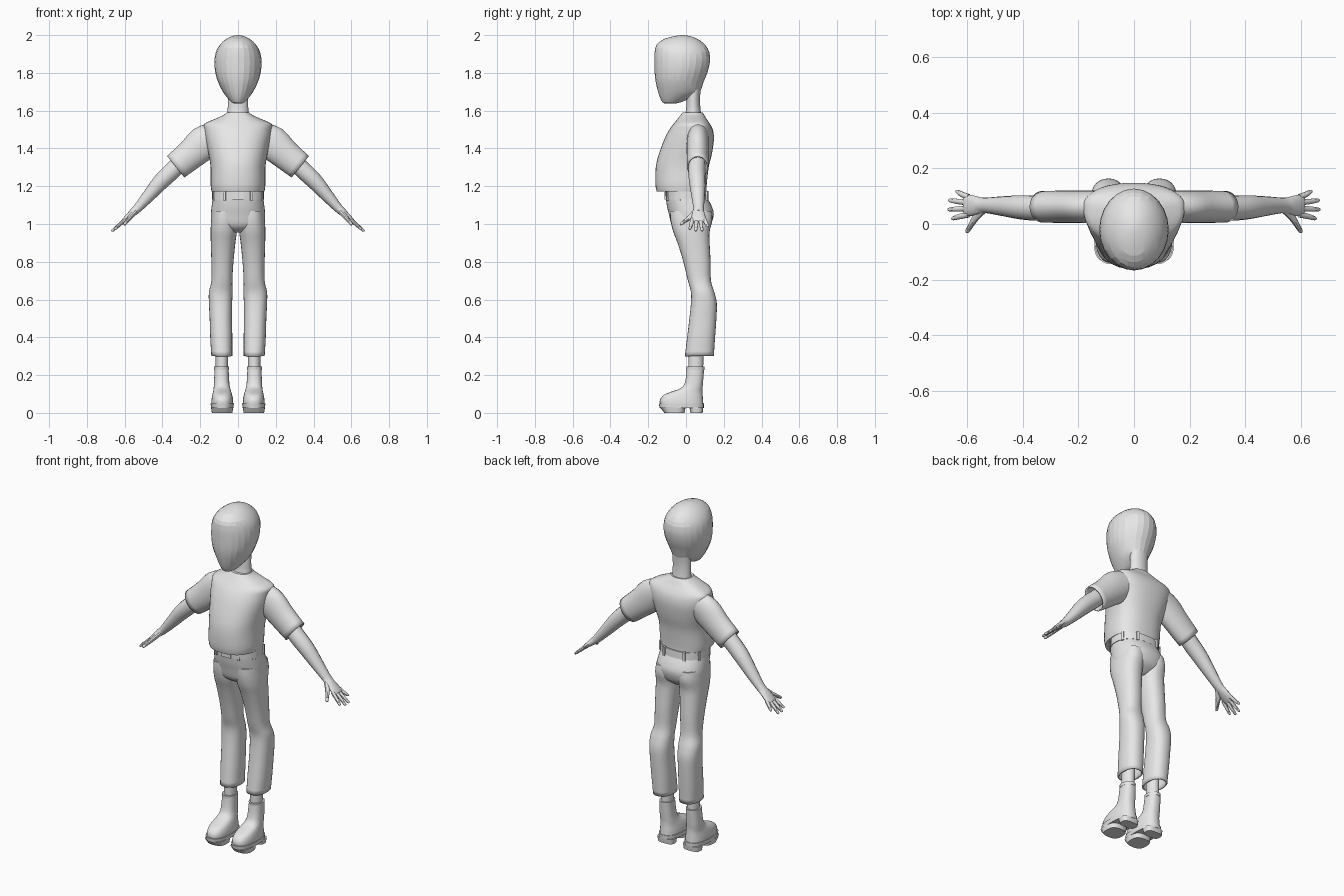
import bpy, bmesh, math
from mathutils import Vector

cube = bpy.data.objects.get("Cube")
if cube:
    bpy.data.objects.remove(cube, do_unlink=True)

grey = bpy.data.materials.new("plain grey")
grey.use_nodes = True
COLOR = (0.8, 0.8, 0.8, 1)
grey.diffuse_color = COLOR
grey.node_tree.nodes["Principled BSDF"].inputs["Base Color"].default_value = COLOR


def finish(name, bm, mirror=False, thick=0, angle=35):
    bmesh.ops.recalc_face_normals(bm, faces=bm.faces)
    mesh = bpy.data.meshes.new(name)
    bm.to_mesh(mesh)
    bm.free()
    mesh.materials.append(grey)
    ob = bpy.data.objects.new(name, mesh)
    bpy.context.collection.objects.link(ob)
    bpy.ops.object.select_all(action='DESELECT')
    ob.select_set(True)
    bpy.context.view_layer.objects.active = ob
    if angle:
        bpy.ops.object.shade_smooth_by_angle(angle=math.radians(angle))
    if mirror:
        ob.modifiers.new("mirror", 'MIRROR')
    if thick:
        m = ob.modifiers.new("cloth", 'SOLIDIFY')
        m.thickness, m.offset = thick, -1
    return ob


def resample(rows, steps):
    """Catmull-Rom interpolation between key rows."""
    rows = [Vector(r) for r in rows]
    out = []
    for i in range(len(rows) - 1):
        a, b = rows[max(i - 1, 0)], rows[i]
        c, d = rows[i + 1], rows[min(i + 2, len(rows) - 1)]
        for k in range(steps):
            t = k / steps
            out.append(0.5 * (2 * b + (c - a) * t + (2 * a - 5 * b + 4 * c - d) * t * t
                              + (3 * b - a - 3 * c + d) * t ** 3))
    return out + [rows[-1]]


def skin(bm, rings, cap_start, cap_end):
    vr = [[bm.verts.new(p) for p in ring] for ring in rings]
    n = len(vr[0])
    for a, b in zip(vr, vr[1:]):
        for j in range(n):
            bm.faces.new((a[j], a[(j + 1) % n], b[(j + 1) % n], b[j]))
    for ring, cap in ((vr[0], cap_start), (vr[-1], cap_end)):
        if cap:
            bm.faces.new(ring)


def stack(name, rows, n=28, power=2.0, steps=3, caps=(True, True), **kw):
    """Rows of (z, x_min, x_max, y_front, y_back, y_widest), bottom up or top down."""
    bm = bmesh.new()
    rings = []
    for z, x0, x1, yf, yb, ym in resample(rows, steps):
        ring = []
        for j in range(n):
            a = 2 * math.pi * j / n
            c, s = math.cos(a), math.sin(a)
            c = math.copysign(abs(c) ** (2 / power), c)
            s = math.copysign(abs(s) ** (2 / power), s)
            y = ym + s * ((yb - ym) if s > 0 else (ym - yf))
            ring.append((x0 + (x1 - x0) * (c + 1) / 2, y, z))
        rings.append(ring)
    skin(bm, rings, *caps)
    return finish(name, bm, **kw)


def sym(rows):
    return [(z, -w, w, yf, yb, ym) for z, w, yf, yb, ym in rows]


def mid(rows):
    return [r + ((r[-1] + r[-2]) / 2,) for r in rows]


def tube(name, rows, n=16, steps=3, caps=(True, True), **kw):
    """Rows of (x, y, z, half thickness, half width along y)."""
    rows = resample(rows, steps)
    pts = [Vector(r[:3]) for r in rows]
    bm = bmesh.new()
    rings = []
    for i, r in enumerate(rows):
        t = (pts[min(i + 1, len(pts) - 1)] - pts[max(i - 1, 0)]).normalized()
        up = t.cross(Vector((0, 1, 0))).normalized()
        side = up.cross(t)
        rings.append([pts[i] + up * r[3] * math.cos(a) + side * r[4] * math.sin(a)
                      for a in (2 * math.pi * j / n for j in range(n))])
    skin(bm, rings, *caps)
    return finish(name, bm, mirror=True, **kw)


# head and neck
stack("head", sym(mid([
    (1.637, .018, -.11, -.06), (1.645, .036, -.125, -.025), (1.67, .058, -.138, .03),
    (1.7, .08, -.148, .075), (1.75, .105, -.16, .092), (1.8, .12, -.166, .113),
    (1.86, .125, -.167, .127), (1.91, .117, -.166, .123), (1.95, .095, -.155, .1),
    (1.98, .062, -.115, .06), (1.995, .03, -.06, .02), (2.0, .004, -.025, -.015)])),
    n=24, steps=2, angle=12)
stack("neck", sym(mid([(1.55, .062, -.015, .088), (1.6, .055, .0, .078),
                       (1.66, .054, .004, .074), (1.73, .056, .01, .08)])))

# shirt
stack("shirt_body", sym([
    (1.172, .14, -.155, .108, .0), (1.21, .145, -.162, .11, .0), (1.3, .145, -.16, .12, .01),
    (1.37, .156, -.144, .137, .03), (1.45, .173, -.114, .148, .055), (1.5, .18, -.088, .142, .065),
    (1.53, .178, -.066, .127, .063), (1.553, .13, -.047, .111, .055),
    (1.575, .08, -.03, .098, .04), (1.59, .06, -.018, .088, .035)]),
    n=40, power=2.35)
tube("sleeves", [(.12, .065, 1.468, .075, .055), (.18, .062, 1.43, .09, .058),
                 (.25, .062, 1.368, .08, .058), (.33, .062, 1.303, .073, .057)],
     n=24, caps=(True, False), thick=.008)

# arms and hands
tube("arms", [(.27, .06, 1.355, .045, .045), (.35, .057, 1.28, .046, .045),
              (.41, .06, 1.222, .043, .043), (.47, .064, 1.153, .034, .036),
              (.53, .067, 1.085, .024, .028), (.56, .067, 1.058, .02, .028)])
tube("palms", [(.52, .067, 1.092, .022, .026), (.55, .066, 1.066, .02, .03),
               (.58, .066, 1.04, .016, .037), (.606, .067, 1.017, .011, .037),
               (.612, .067, 1.012, .006, .03)])
fingers = {"index": (.034, .655, .02, .97), "middle": (.056, .668, .052, .962),
           "ring": (.077, .666, .085, .963), "little": (.097, .64, .117, .985)}
for label, (y0, x1, y1, z1) in fingers.items():
    tube(label + "_fingers", [(.595, y0, 1.025, .01, .011), ((.6 + x1) / 2, (y0 + y1) / 2, (1.02 + z1) / 2, .009, .01),
                              (x1 - .004, y1, z1 + .004, .007, .007), (x1, y1, z1, .003, .003)], n=10, steps=2)
tube("thumbs", [(.54, .055, 1.07, .014, .016), (.568, .025, 1.038, .013, .014),
                (.587, -.005, 1.016, .01, .01), (.6, -.026, 1.0, .008, .008),
                (.602, -.031, .997, .003, .003)], n=10, steps=2)

# belt with loops and buckle
belt = [(1.13, .138, -.108, .118, .005), (1.172, .137, -.11, .115, .005)]
stack("belt", sym(belt), n=40, power=2.3, steps=1)
bm = bmesh.new()
for x, y, turn in ((.07, -.095, -.3), (.125, -.035, -1.1), (.125, .055, 1.1), (.065, .108, .3)):
    for s in (-1, 1):
        vs = bmesh.ops.create_cube(bm, size=1)["verts"]
        for v in vs:
            q = Vector((v.co.x * .014, v.co.y * .018, v.co.z * .052))
            c, k = math.cos(turn), -math.sin(turn)
            v.co = (s * (x + q.x * c - q.y * k), y + q.x * k + q.y * c, 1.15 + q.z)
finish("belt_loops", bm, angle=0)
bm = bmesh.new()
for v in bmesh.ops.create_cube(bm, size=1)["verts"]:
    v.co = (v.co.x * .06, -.108 + v.co.y * .012, 1.15 + v.co.z * .04)
finish("buckle", bm, angle=0)

# trousers
stack("trouser_hips", sym([
    (.955, .03, -.03, .08, .03), (.975, .095, -.06, .108, .03), (1.0, .138, -.078, .132, .03),
    (1.05, .143, -.09, .147, .03), (1.09, .14, -.1, .138, .02), (1.135, .134, -.107, .115, .005)]),
    n=40, power=2.3)
stack("trouser_legs", mid([
    (.3, .03, .141, -.006, .147), (.4, .03, .147, .006, .154), (.5, .032, .15, .018, .161),
    (.58, .031, .154, .026, .163), (.64, .029, .154, .026, .15), (.7, .03, .141, .01, .132),
    (.8, .024, .141, -.014, .13), (.9, .014, .144, -.045, .125), (.96, .006, .145, -.068, .125),
    (1.02, .004, .142, -.082, .14), (1.07, .01, .135, -.085, .135)]),
    n=28, power=2.3, caps=(False, True), mirror=True, thick=.008)

# ankles and boots
stack("ankles", mid([(.2, .054, .118, .012, .09), (.36, .05, .118, .014, .094)]),
      n=20, steps=1, mirror=True)
stack("boot_cuffs", mid([(.228, .048, .126, .003, .098), (.245, .047, .127, .002, .099)]),
      n=24, steps=1, mirror=True)
stack("boots", mid([
    (.045, .025, .141, -.138, .092), (.07, .026, .14, -.138, .09), (.095, .031, .136, -.118, .088),
    (.112, .036, .132, -.078, .087), (.13, .041, .129, -.03, .087), (.16, .046, .127, -.006, .09),
    (.235, .05, .124, .005, .096)]),
    n=28, power=2.4, mirror=True)
stack("boot_soles", mid([(.026, .024, .143, -.14, .094), (.05, .022, .145, -.144, .095)]),
      n=28, power=2.5, steps=1, mirror=True)
stack("front_treads", mid([(0, .03, .138, -.115, -.008), (.03, .025, .143, -.138, -.002)]),
      n=24, power=2.8, steps=1, mirror=True)
stack("heels", mid([(0, .034, .134, .024, .088), (.03, .03, .138, .018, .092)]),
      n=24, power=3, steps=1, mirror=True)
